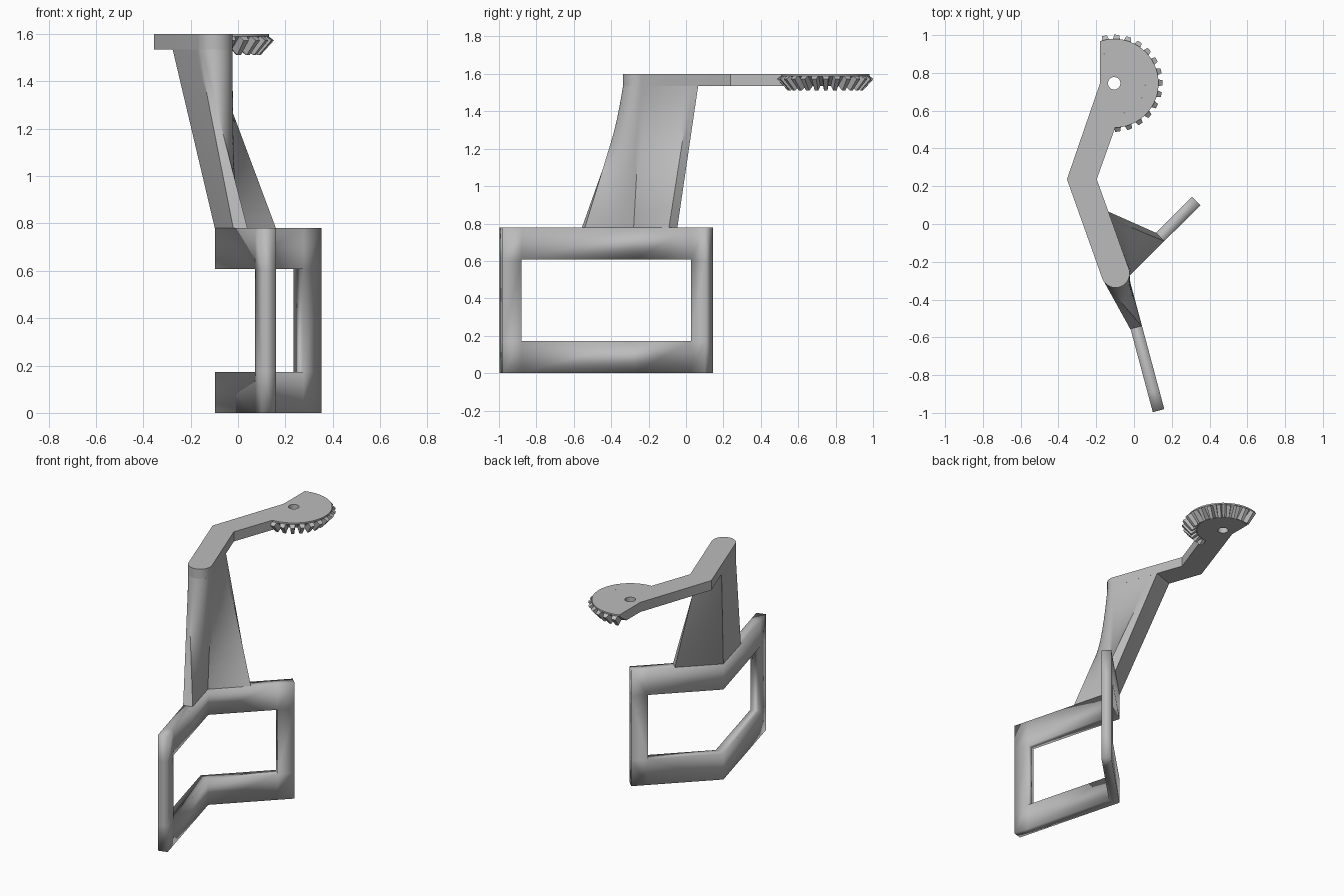
import bpy, bmesh
from math import sin, cos, acos, radians, pi
from mathutils import Vector

if "Cube" in bpy.data.objects:
    bpy.data.objects.remove(bpy.data.objects["Cube"])

grey = bpy.data.materials.new("plain grey")
grey.use_nodes = True
grey.diffuse_color = (0.5, 0.5, 0.5, 1)
grey.node_tree.nodes["Principled BSDF"].inputs["Base Color"].default_value = (0.5, 0.5, 0.5, 1)


def finish(ob, angle=30):
    """Give the part its colour and angle-based shading."""
    ob.data.materials.append(grey)
    bpy.ops.object.select_all(action="DESELECT")
    ob.select_set(True)
    bpy.context.view_layer.objects.active = ob
    if ob.type == "CURVE":
        bpy.ops.object.convert(target="MESH")
    bpy.ops.object.shade_smooth_by_angle(angle=radians(angle))


def mesh_object(name, bm):
    bmesh.ops.recalc_face_normals(bm, faces=bm.faces)
    me = bpy.data.meshes.new(name)
    bm.to_mesh(me)
    bm.free()
    ob = bpy.data.objects.new(name, me)
    bpy.context.collection.objects.link(ob)
    return ob


def arc(center, r, a0, a1, n):
    return [center + r * Vector((cos(a0 + (a1 - a0) * i / n), sin(a0 + (a1 - a0) * i / n)))
            for i in range(n + 1)]


def line(a, b, n):
    return [a.lerp(b, i / n) for i in range(n + 1)]


V = lambda x, y: Vector((x, y))
FRAME_TOP, ARM_LOW, ARM_TOP = 0.78, 1.535, 1.6

# Folded frame: a mid-surface with a window, thickened
bend, end_front, end_back = V(-0.063, -0.268), V(0.13, -0.988), V(0.33, 0.122)
jamb = lambda end: end + (bend - end).normalized() * 0.105
plan = [end_front, jamb(end_front), bend, jamb(end_back), end_back]
levels = [0, 0.173, 0.607, FRAME_TOP]
bm = bmesh.new()
grid = [[bm.verts.new((p.x, p.y, z)) for z in levels] for p in plan]
for i in range(4):
    for j in range(3):
        if j == 1 and i in (1, 2):
            continue
        bm.faces.new((grid[i][j], grid[i + 1][j], grid[i + 1][j + 1], grid[i][j + 1]))
frame = mesh_object("folded_frame", bm)
solid = frame.modifiers.new("thickness", "SOLIDIFY")
solid.thickness, solid.offset = 0.063, 0
solid.use_even_offset = solid.use_quality_normals = True
finish(frame)

# Arm: bent strip with a rounded front end and a pierced hub
tip, tip_r = V(-0.098, -0.262), 0.075
hub, hub_r, cut_x = V(-0.105, 0.745), 0.165, -0.075
right_a = radians(19.45)
tip_arc = arc(tip, tip_r, right_a, right_a - pi, 24)
cut_angle = lambda r: acos(cut_x / r)
outline = tip_arc + [V(-0.355, 0.237), V(-0.18, 0.745)]
outline += arc(hub, hub_r, cut_angle(hub_r), radians(-79), 40) + [V(-0.197, 0.237)]
curve = bpy.data.curves.new("bent_arm", "CURVE")
curve.dimensions, curve.fill_mode = "2D", "BOTH"
curve.extrude = (ARM_TOP - ARM_LOW) / 2
for loop in (outline, arc(hub, 0.033, 0, 2 * pi, 32)[:-1]):
    spline = curve.splines.new("POLY")
    spline.points.add(len(loop) - 1)
    for pt, p in zip(spline.points, loop):
        pt.co = (p.x, p.y, 0, 1)
    spline.use_cyclic_u = True
arm = bpy.data.objects.new("bent_arm", curve)
arm.location.z = (ARM_LOW + ARM_TOP) / 2
bpy.context.collection.objects.link(arm)
finish(arm)

# Gear rim: conical ring sector, trimmed flat on its left side
profile = [(hub_r, ARM_TOP), (0.235, ARM_TOP), (0.235, 1.59), (hub_r, ARM_LOW)]
bm = bmesh.new()
rows = []
for r, z in profile:
    rows.append([bm.verts.new((p.x, p.y, z))
                 for p in arc(hub, r, cut_angle(r), radians(-92), 48)])
for k in range(4):
    a, b = rows[k], rows[(k + 1) % 4]
    for i in range(48):
        bm.faces.new((a[i], a[i + 1], b[i + 1], b[i]))
for i in (0, -1):
    bm.faces.new([row[i] for row in rows])
finish(mesh_object("gear_rim", bm))

# Bevel teeth: tapered blocks around the rim; corners as radius, height, half width
section = [(0.228, 1.594, 0.02), (0.257, 1.573, 0.013), (0.2, 1.51, 0.009), (0.165, 1.537, 0.014)]
bm = bmesh.new()
for t in range(14):
    a = radians(101.4 - 14.4 * t)
    out, side = V(cos(a), sin(a)), V(-sin(a), cos(a))
    walls = []
    for s in (-1, 1):
        pts = [(hub + out * r + side * s * w, z) for r, z, w in section]
        walls.append([bm.verts.new((p.x, p.y, z)) for p, z in pts])
    for wall in walls:
        bm.faces.new(wall)
    for i in range(4):
        j = (i + 1) % 4
        bm.faces.new((walls[0][i], walls[0][j], walls[1][j], walls[1][i]))
finish(mesh_object("gear_teeth", bm), 20)

# Column: lofted from the folded footing up to the arm's rounded strip
valley, ridge = V(-0.029, -0.28), V(-0.098, -0.258)
front_in, front_out = V(0.04, -0.54), V(-0.02, -0.556)
back_in, back_out = V(0.16, -0.091), V(0.115, -0.046)
top_left, top_right, top_side = V(-0.276, 0.015), V(-0.135, 0.065), V(-0.122, 0.027)
foot_path = [valley, front_in, front_out, ridge, back_out, back_in, valley]
left_a = right_a - pi
top_paths = [
    arc(tip, tip_r, right_a, left_a + 0.35, 20),
    arc(tip, tip_r, left_a + 0.35, left_a, 4),
    line(tip_arc[-1], top_left, 12),
    line(top_left, top_right, 12),
    line(top_right, top_side, 4),
    line(top_side, tip_arc[0], 12),
]
foot, head = [], []
for a, b, top in zip(foot_path, foot_path[1:], top_paths):
    foot += line(a, b, len(top) - 1)[:-1]
    head += top[:-1]
STEPS = 16
bm = bmesh.new()
rings = []
for k in range(STEPS + 1):
    t = k / STEPS
    z = FRAME_TOP + (ARM_LOW - FRAME_TOP) * t
    rings.append([bm.verts.new((*f.lerp(h, t), z)) for f, h in zip(foot, head)])
count = len(foot)
for a, b in zip(rings, rings[1:]):
    for i in range(count):
        j = (i + 1) % count
        bm.faces.new((a[i], a[j], b[j], b[i]))
bm.faces.new(rings[0])
bm.faces.new(rings[-1])
finish(mesh_object("twisted_column", bm))
